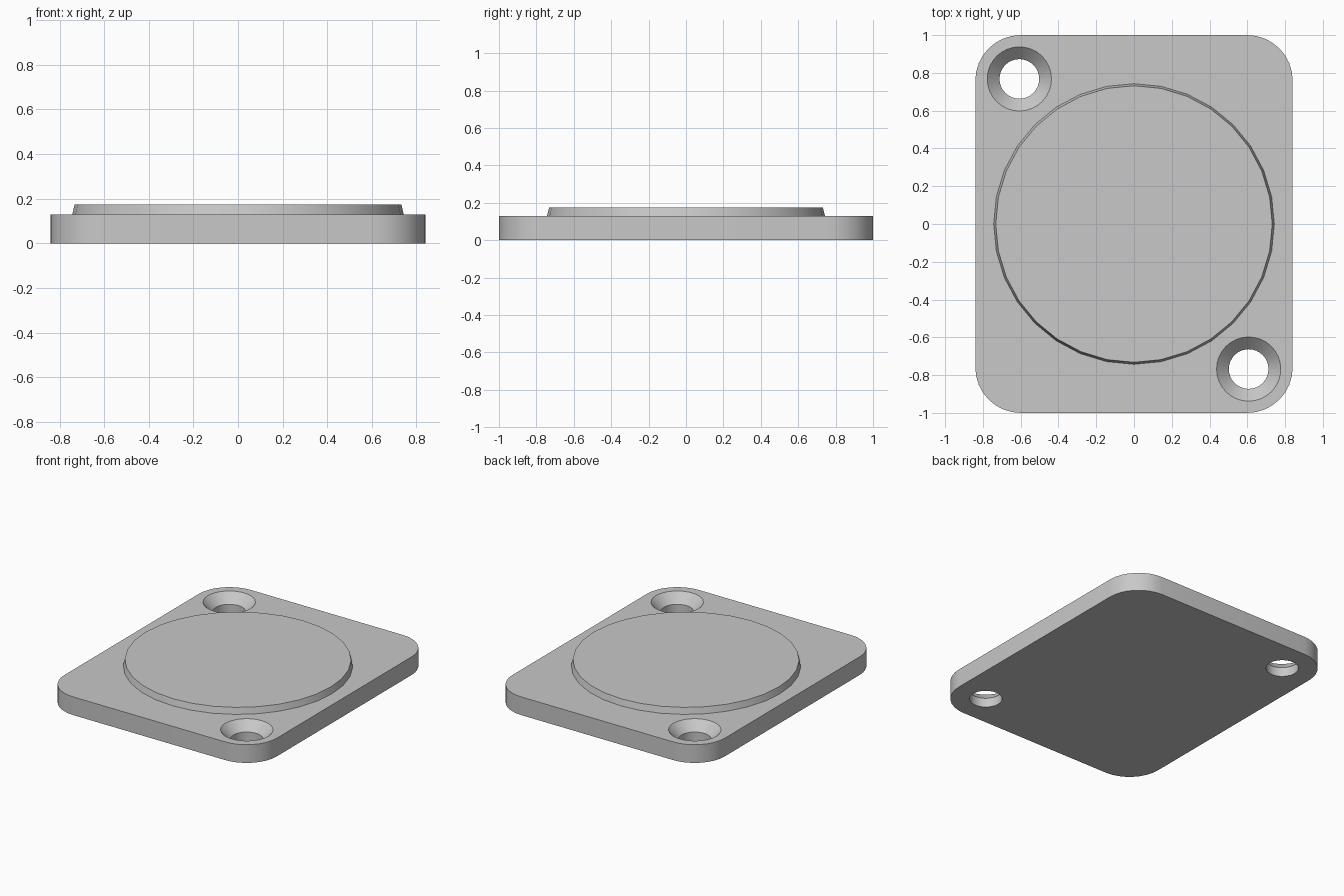
import bpy
import bmesh
from mathutils import Matrix

if "Cube" in bpy.data.objects:
    bpy.data.objects.remove(bpy.data.objects["Cube"], do_unlink=True)

HALF_X, HALF_Y, PLATE_H = 0.84, 1.0, 0.13
DISC_H = 0.045

grey = bpy.data.materials.new("plain grey")
grey.use_nodes = True
colour = (0.58, 0.58, 0.58, 1)
grey.diffuse_color = colour
grey.node_tree.nodes["Principled BSDF"].inputs["Base Color"].default_value = colour


def make_object(name, bm):
    mesh = bpy.data.meshes.new(name)
    bmesh.ops.recalc_face_normals(bm, faces=bm.faces)
    bm.to_mesh(mesh)
    bm.free()
    mesh.materials.append(grey)
    obj = bpy.data.objects.new(name, mesh)
    bpy.context.collection.objects.link(obj)
    return obj


def activate(obj):
    bpy.ops.object.select_all(action="DESELECT")
    obj.select_set(True)
    bpy.context.view_layer.objects.active = obj


def lathe_solid(name, rings, x, y, sides=32):
    """Closed round solid through (radius, height) rings."""
    bm = bmesh.new()
    bottom = bmesh.ops.create_circle(bm, segments=sides, radius=rings[0][0], cap_ends=True,
                                     matrix=Matrix.Translation((x, y, rings[0][1])))
    loop = bottom["verts"]
    for radius, height in rings[1:]:
        ring = bmesh.ops.create_circle(bm, segments=sides, radius=radius,
                                       matrix=Matrix.Translation((x, y, height)))["verts"]
        for i in range(sides):
            j = (i + 1) % sides
            bm.faces.new((loop[i], loop[j], ring[j], ring[i]))
        loop = ring
    bm.faces.new(loop)
    return make_object(name, bm)


# Base plate with rounded vertical corners
bm = bmesh.new()
bmesh.ops.create_cube(bm, size=1, matrix=Matrix.Translation((0, 0, PLATE_H / 2))
                      @ Matrix.Diagonal((2 * HALF_X, 2 * HALF_Y, PLATE_H, 1)))
corners = [e for e in bm.edges if abs(e.verts[0].co.z - e.verts[1].co.z) > 0.1]
bmesh.ops.bevel(bm, geom=corners, offset=0.24, segments=8, profile=0.5, affect="EDGES")
plate = make_object("base_plate", bm)

# Two countersunk screw holes in opposite corners
for side in (-1, 1):
    cutter = lathe_solid("screw_hole_cutter",
                         [(0.105, -0.05), (0.105, 0.065), (0.17, PLATE_H), (0.17, 0.2)],
                         side * 0.607, -side * 0.768)
    activate(plate)
    cut = plate.modifiers.new("screw hole", "BOOLEAN")
    cut.operation = "DIFFERENCE"
    cut.solver = "EXACT"
    cut.object = cutter
    bpy.ops.object.modifier_apply(modifier=cut.name)
    bpy.data.objects.remove(cutter, do_unlink=True)

# Raised round pad with a tapered rim
pad = lathe_solid("raised_pad", [(0.743, PLATE_H), (0.732, PLATE_H + DISC_H)], 0, 0)

for obj in (plate, pad):
    activate(obj)
    bpy.ops.object.shade_smooth_by_angle()
